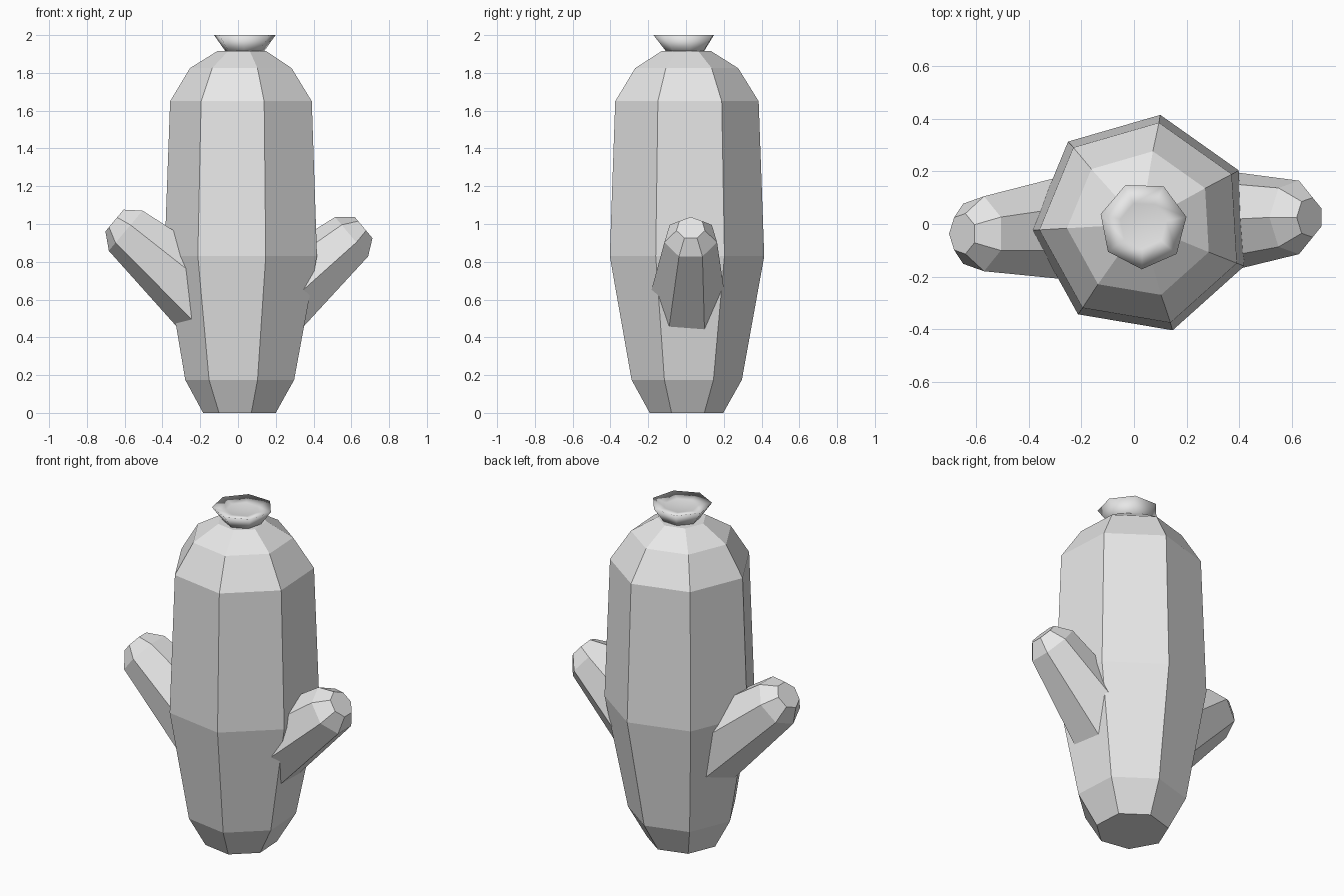
import bpy, bmesh
from math import cos, sin, radians, tau
from mathutils import Vector

cube = bpy.data.objects.get("Cube")
if cube:
    bpy.data.objects.remove(cube, do_unlink=True)

SIDES = 7

grey = bpy.data.materials.new("plain_grey")
grey.use_nodes = True
grey.diffuse_color = (0.8, 0.8, 0.8, 1)
grey.node_tree.nodes["Principled BSDF"].inputs["Base Color"].default_value = (0.8, 0.8, 0.8, 1)


def loft(name, rings, u, v, phase, smooth=False):
    """Skin seven-sided rings of (centre, radius) and cap both ends."""
    bm = bmesh.new()
    loops = []
    for centre, radius in rings:
        angles = [radians(phase) + tau * i / SIDES for i in range(SIDES)]
        loops.append([bm.verts.new(Vector(centre) + radius * (u * cos(a) + v * sin(a)))
                      for a in angles])
    for low, high in zip(loops, loops[1:]):
        for i in range(SIDES):
            j = (i + 1) % SIDES
            bm.faces.new((low[i], low[j], high[j], high[i]))
    bm.faces.new(loops[0][::-1])
    bm.faces.new(loops[-1])
    bmesh.ops.recalc_face_normals(bm, faces=bm.faces)
    for face in bm.faces:
        face.smooth = smooth
    mesh = bpy.data.meshes.new(name)
    bm.to_mesh(mesh)
    bm.free()
    mesh.materials.append(grey)
    obj = bpy.data.objects.new(name, mesh)
    bpy.context.collection.objects.link(obj)
    return obj


X, Y, Z = Vector((1, 0, 0)), Vector((0, 1, 0)), Vector((0, 0, 1))

# Faceted trunk, rounded at the shoulders
trunk = [((0.015, 0, 0), 0.2), ((0.02, 0, 0.175), 0.3), ((0.03, 0, 0.83), 0.42),
         ((0.03, 0, 1.65), 0.39), ((0.025, 0, 1.825), 0.28), ((0.025, 0, 1.915), 0.135)]
loft("trunk", trunk, X, Y, 29)

# Smooth flared flower with a shallow dish on top
flower = [((0.035, 0, 1.9), 0.095), ((0.035, -0.005, 2), 0.167),
          ((0.035, -0.005, 1.985), 0.09), ((0.035, -0.005, 1.98), 0.03)]
loft("flower", flower, X, Y, 11, smooth=True)


# Tapered arms leaning outward, wide end buried in the trunk
def arm(name, side, shoulder, radius, phase):
    axis = Vector((side * cos(radians(40)), 0, sin(radians(40))))
    across = Vector((-side * axis.z, 0, abs(axis.x)))
    end = Vector(shoulder)
    root = end - axis * 0.6
    root.y = 0
    rings = [(root, radius + 0.086), (end, radius), (end + axis * 0.08, radius * 0.54)]
    loft(name, rings, Y, across, phase)


arm("left_arm", 1, (0.606, 0.025, 0.927), 0.143, 90)
arm("right_arm", -1, (-0.59, -0.037, 0.97), 0.146, -90)
